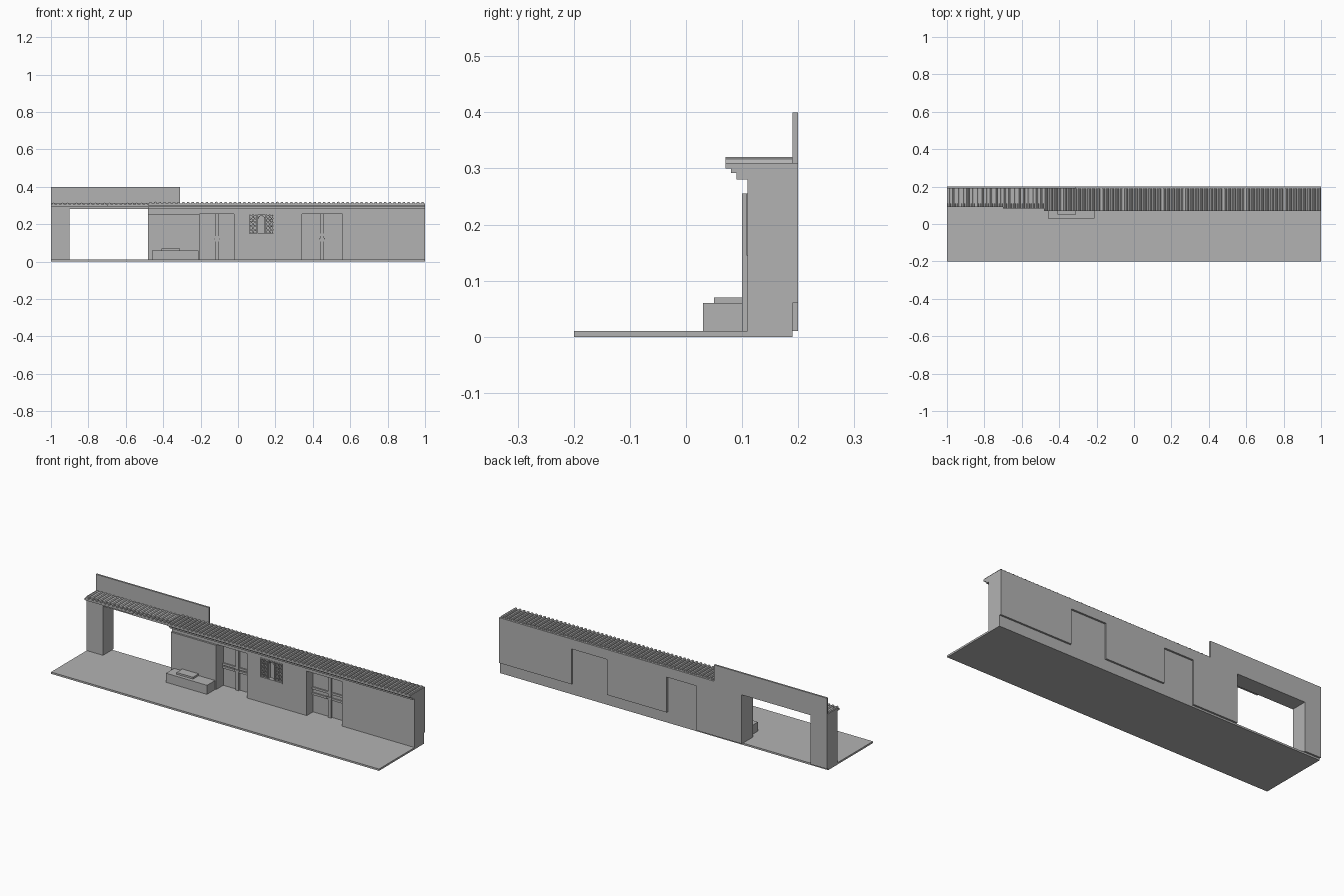
import bpy, bmesh, math
from mathutils import Vector

cube = bpy.data.objects.get("Cube")
if cube:
    bpy.data.objects.remove(cube, do_unlink=True)

grey = bpy.data.materials.new("plain grey")
grey.use_nodes = True
grey.diffuse_color = (0.45, 0.45, 0.45, 1)
grey.node_tree.nodes["Principled BSDF"].inputs["Base Color"].default_value = (0.45, 0.45, 0.45, 1)


def finish(name, bm):
    bmesh.ops.recalc_face_normals(bm, faces=bm.faces)
    mesh = bpy.data.meshes.new(name)
    bm.to_mesh(mesh)
    bm.free()
    mesh.materials.append(grey)
    obj = bpy.data.objects.new(name, mesh)
    bpy.context.collection.objects.link(obj)
    return obj


def add_prism(bm, outline, y0, y1):
    """Extrude an (x, z) outline from y0 to y1."""
    face = bm.faces.new([bm.verts.new((x, y0, z)) for x, z in outline])
    new = bmesh.ops.extrude_face_region(bm, geom=[face])["geom"]
    verts = [v for v in new if isinstance(v, bmesh.types.BMVert)]
    bmesh.ops.translate(bm, verts=verts, vec=Vector((0, y1 - y0, 0)))


def add_box(bm, x0, x1, y0, y1, z0, z1):
    add_prism(bm, [(x0, z0), (x1, z0), (x1, z1), (x0, z1)], y0, y1)


def prism(name, outline, y0, y1):
    bm = bmesh.new()
    add_prism(bm, outline, y0, y1)
    return finish(name, bm)


def box(name, *size):
    bm = bmesh.new()
    add_box(bm, *size)
    return finish(name, bm)


FLOOR, BASE, TOP, HEAD = 0.01, 0.06, 0.31, 0.255
DOORS = [(-0.205, -0.022), (0.342, 0.558)]
GATE = (-0.9, -0.48)

# Ground slab
box("pavement", -1, 1, -0.2, 0.19, 0, FLOOR)

# Front layer of the wall, notched for the gateway and doors
outline = [(-1, FLOOR)]
for (x0, x1), head in [(GATE, 0.28)] + [(d, HEAD) for d in DOORS]:
    outline += [(x0, FLOOR), (x0, head), (x1, head), (x1, FLOOR)]
outline += [(1, FLOOR), (1, TOP), (-1, TOP)]
wall = prism("wall", outline, 0.11, 0.19)

# Rear skin, stepping over the plinth and the doors
outline = [(-1, FLOOR), (GATE[0], FLOOR), (GATE[0], 0.28), (GATE[1], 0.28), (GATE[1], FLOOR)]
low = FLOOR
for x0, x1 in DOORS:
    outline += [(x0, low), (x0, HEAD), (x1, HEAD), (x1, BASE)]
    low = BASE
outline += [(1, BASE), (1, TOP), (-1, TOP)]
prism("rear_skin", outline, 0.19, 0.2)
box("plinth_end", DOORS[0][1], 1, 0.188, 0.19, 0, FLOOR)

# Window recess
WX0, WX1, WZ0, WZ1 = 0.057, 0.193, 0.145, HEAD
cutter = box("window_cutter", WX0, WX1, 0.09, 0.13, WZ0, WZ1)
cutter.hide_render = True
cutter.hide_viewport = True
cut = wall.modifiers.new("window", "BOOLEAN")
cut.operation, cut.solver, cut.object = "DIFFERENCE", "EXACT", cutter

# Window lattice: border, mullions, ring columns and a central arched light
bm = bmesh.new()
t = 0.005
for x in (WX0, WX0 + 0.042, WX1 - 0.042 - t, WX1 - t):
    add_box(bm, x, x + t, 0.108, 0.13, WZ0, WZ1)
for z in (WZ0, WZ1 - t):
    add_box(bm, WX0, WX1, 0.108, 0.13, z, z + t)


def add_ring(cx, cz, radius, start, end, steps):
    for i in range(steps):
        a, b = (start + (end - start) * k / steps for k in (i, i + 1))
        pts = [(r, ang) for r, ang in ((radius, a), (radius, b), (radius - 0.003, b), (radius - 0.003, a))]
        add_prism(bm, [(cx + r * math.cos(g), cz + r * math.sin(g)) for r, g in pts], 0.112, 0.13)


for side in (WX0 + t, WX1 - 0.042):
    for column in range(2):
        for row in range(5):
            add_ring(side + 0.009 + 0.019 * column, WZ0 + 0.015 + 0.02 * row, 0.0098, 0, 2 * math.pi, 8)
mid = (WX0 + WX1) / 2
add_ring(mid, WZ1 - 0.028, 0.02, 0, math.pi, 8)
for x in (mid - 0.02, mid + 0.017):
    add_box(bm, x, x + 0.003, 0.112, 0.13, WZ0, WZ1 - 0.028)
finish("window_lattice", bm)

# Double doors with a centre post and lock rails
for label, (x0, x1), rail_top in zip(("right", "left"), DOORS, (0.136, 0.15)):
    box(label + "_door", x0, x1, 0.165, 0.19, FLOOR, HEAD)
    bm = bmesh.new()
    c = (x0 + x1) / 2
    add_box(bm, c - 0.009, c + 0.009, 0.155, 0.165, FLOOR, HEAD)
    for z in (0.107, rail_top - 0.012):
        for a, b in ((x0, c - 0.009), (c + 0.009, x1)):
            add_box(bm, a, b, 0.158, 0.165, z, z + 0.012)
    add_box(bm, c - 0.014, c + 0.014, 0.15, 0.155, 0.115, 0.125)
    finish(label + "_door_rails", bm)

# Raised wall panel and bench beside the gateway
box("raised_panel", GATE[1], DOORS[0][0], 0.1, 0.11, FLOOR, HEAD)
box("bench", -0.46, -0.21, 0.03, 0.1, FLOOR, BASE)
box("bench_top", -0.41, -0.31, 0.05, 0.1, BASE, 0.07)

# Stepped cornice under the eaves
box("lower_cornice", GATE[1], 1, 0.09, 0.11, 0.28, 0.292)
box("upper_cornice", GATE[1], 1, 0.08, 0.11, 0.292, 0.30)

# Parapet above the gateway
box("parapet", -1, -0.31, 0.19, 0.2, TOP, 0.4)


# Roof tiles: a thin scalloped sheet with rounded ridges
def tiles(name, x0, x1, y0, y1, z, count):
    pitch = (x1 - x0) / count
    outline = [(x0, z)]
    for i in range(count):
        c = x0 + pitch * (i + 0.5)
        arc = [math.pi * k / 4 for k in range(5)]
        outline += [(c - 0.34 * pitch * math.cos(a), z + 0.01 + 0.01 * math.sin(a)) for a in arc]
    outline += [(x1, z + 0.01), (x1, z)]
    outline.insert(1, (x0, z + 0.01))
    return prism(name, outline, y0, y1)


tiles("main_roof_tiles", GATE[1], 1, 0.07, 0.19, 0.30, 59)
tiles("gate_roof_tiles_outer", -1, -0.7, 0.092, 0.19, 0.295, 12)
tiles("gate_roof_tiles_inner", -0.7, GATE[1], 0.082, 0.19, 0.295, 9)
